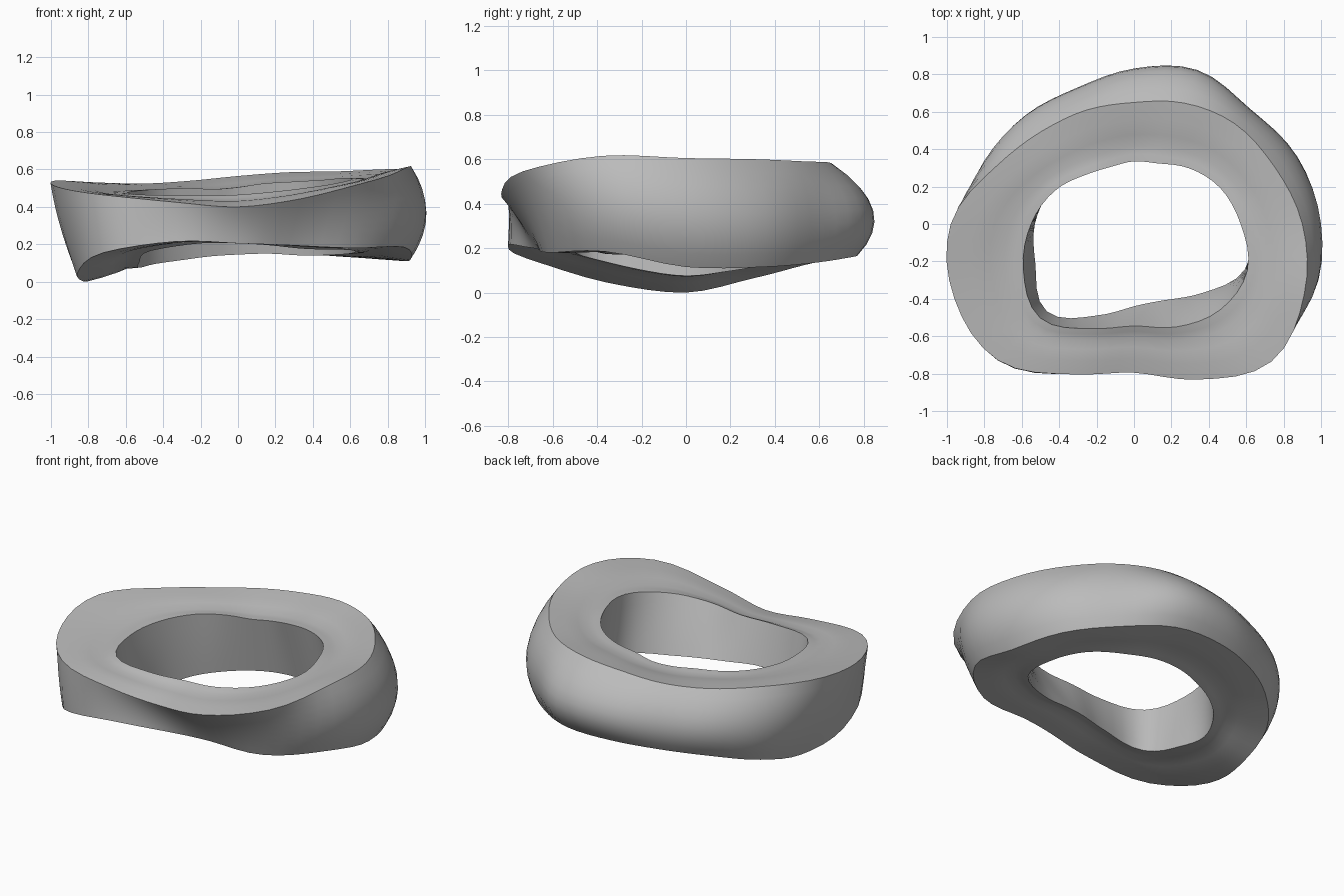
import bpy, bmesh, math
from mathutils import Vector

cube = bpy.data.objects.get("Cube")
if cube:
    bpy.data.objects.remove(cube, do_unlink=True)

SEGMENTS = 64      # steps around the ring
WALL_STEPS = 8     # steps down the outer wall
INNER_STEPS = 5    # steps up the hole wall

# Edge profiles in hundredths, sampled evenly anticlockwise from +x
top_radius = (90, 81, 76, 70, 65, 66, 70, 80, 98, 104, 103, 87, 79.5, 90, 104, 98.5)
top_height = (61, 60.5, 59.5, 59, 57, 54.5, 53, 53.5, 54.5, 51, 47, 43, 40.5, 45, 55, 62)
belly_radius = (100, 94, 87, 88.5, 82.5, 78.5, 82, 87, 93, 99, 103, 86, 74.5, 80, 95, 103)
base_radius = (92, 89, 83, 81, 76, 74, 76, 80, 81, 93, 102, 86.5, 72, 72, 87, 96)
base_height = (12, 12, 14, 16.5, 17, 16, 13, 7, 0.5, 5, 16, 22, 21, 20, 18.5, 19)
hole_top_radius = (57, 50, 42, 35, 33.5, 33, 37, 46, 55, 64, 71, 60.5, 54.5, 59.5, 65, 65.5)
hole_top_height = (56, 55, 54, 53, 51, 50, 50.5, 50, 49, 48, 47, 46.5, 47, 49, 52, 55)
hole_base_radius = (62, 58, 50, 44, 41, 40, 43, 48, 53, 57, 66, 53, 44, 44, 52, 64)
hole_base_height = (16, 15, 14.5, 15.5, 15, 14, 12, 10, 8, 11, 17, 21, 21, 20, 18, 17.5)


def sample(values, turn):
    """Smooth periodic interpolation of a profile, turn in 0..1."""
    n = len(values)
    i, t = divmod(turn * n, 1)
    a, b, c, d = (values[(int(i) + k) % n] / 100 for k in (-1, 0, 1, 2))
    return b + t / 2 * (c - a + t * (2*a - 5*b + 4*c - d + t * (3*(b - c) + d - a)))


def mix(p, q, t):
    return p[0] + (q[0] - p[0]) * t, p[1] + (q[1] - p[1]) * t


def cross_section(turn):
    """Closed (radius, height) loop through the ring at one direction."""
    top = sample(top_radius, turn), sample(top_height, turn)
    base = sample(base_radius, turn), sample(base_height, turn)
    hole_top = sample(hole_top_radius, turn), sample(hole_top_height, turn)
    hole_base = sample(hole_base_radius, turn), sample(hole_base_height, turn)
    belly = sample(belly_radius, turn)
    loop = []
    # curved outer wall
    for k in range(WALL_STEPS + 1):
        t = k / WALL_STEPS
        r = (top[0] * (1 - t) * (1 - 2*t) + belly * 4 * t * (1 - t)
             + base[0] * t * (2*t - 1))
        loop.append((r, mix(top, base, t)[1]))
    # underside with a shallow groove beside the hole
    for t, rise in ((.3, 0), (.55, .004), (.75, .014), (.88, .006)):
        r, z = mix(base, hole_base, t)
        loop.append((r, z + rise))
    # hole wall
    loop += [mix(hole_base, hole_top, k / INNER_STEPS) for k in range(INNER_STEPS + 1)]
    # top with a matching groove
    for t, drop in ((.12, .006), (.25, .014), (.45, .004), (.7, 0)):
        r, z = mix(hole_top, top, t)
        loop.append((r, z - drop))
    return loop


# Loft the sections into a closed ring
bm = bmesh.new()
loops = []
for s in range(SEGMENTS):
    angle = math.tau * s / SEGMENTS
    loops.append([bm.verts.new(Vector((r * math.cos(angle), r * math.sin(angle), z)))
                  for r, z in cross_section(s / SEGMENTS)])
for s, near in enumerate(loops):
    far = loops[(s + 1) % SEGMENTS]
    for k in range(len(near)):
        j = (k + 1) % len(near)
        bm.faces.new((near[k], near[j], far[j], far[k]))
bmesh.ops.recalc_face_normals(bm, faces=bm.faces)

# Stand it on the ground
lowest = min(v.co.z for v in bm.verts)
bmesh.ops.translate(bm, verts=bm.verts, vec=(0, 0, -lowest))

mesh = bpy.data.meshes.new("wavy_ring")
bm.to_mesh(mesh)
bm.free()
ring = bpy.data.objects.new("wavy_ring", mesh)
bpy.context.collection.objects.link(ring)

grey = bpy.data.materials.new("plain_grey")
grey.use_nodes = True
colour = (0.5, 0.5, 0.5, 1)
grey.diffuse_color = colour
grey.node_tree.nodes["Principled BSDF"].inputs["Base Color"].default_value = colour
mesh.materials.append(grey)

bpy.context.view_layer.objects.active = ring
ring.select_set(True)
bpy.ops.object.shade_smooth_by_angle(angle=math.radians(32))
